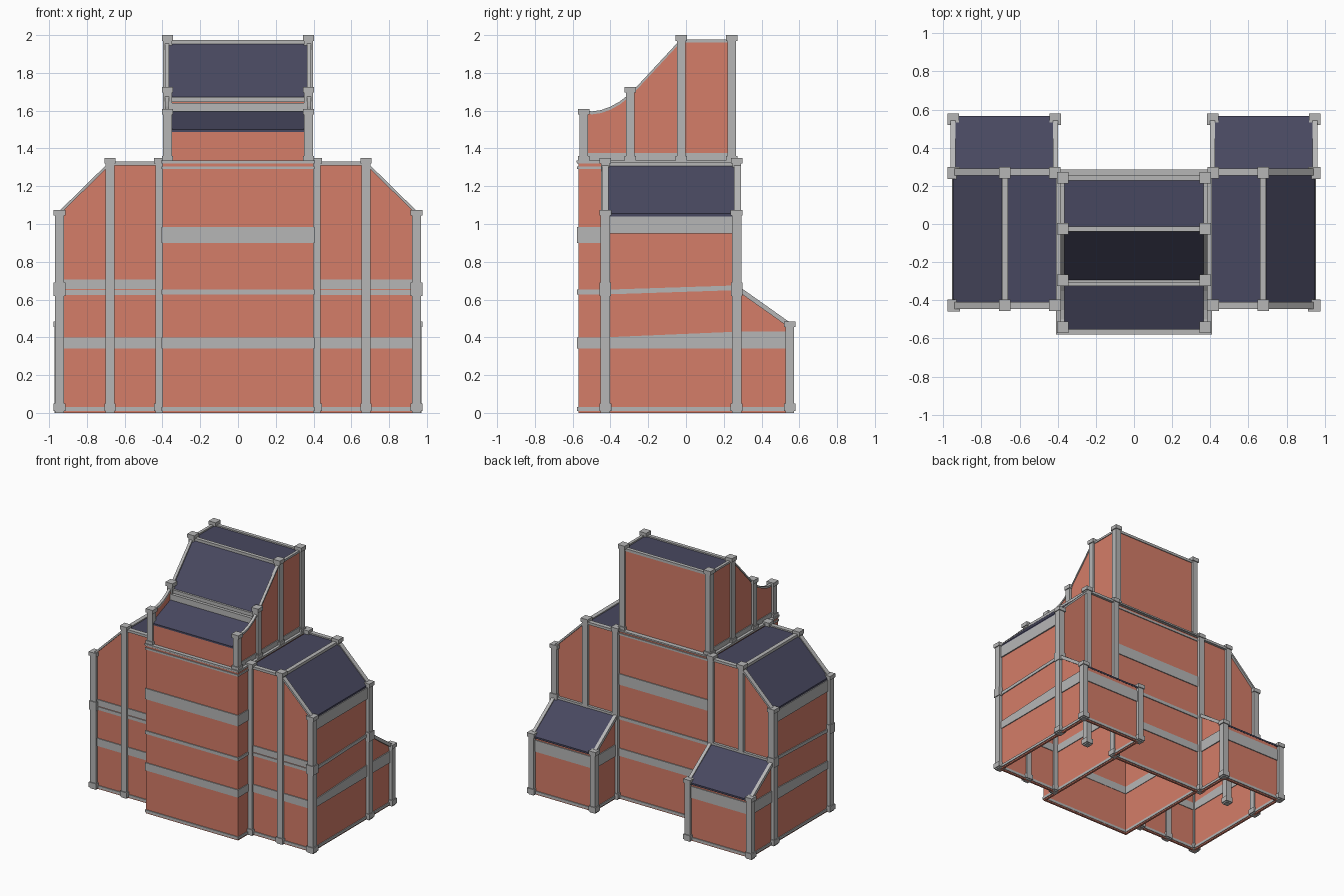
import bpy, bmesh
from mathutils import Vector


def material(name, rgb):
    m = bpy.data.materials.new(name)
    m.diffuse_color = (*rgb, 1)
    return m


WALL = material("terracotta_wall", (0.66, 0.205, 0.14))
TRIM = material("grey_trim", (0.47, 0.47, 0.47))
ROOF = material("slate_roof", (0.064, 0.064, 0.115))
parts = {}


def part(name, mat, mirror=False):
    if name not in parts:
        parts[name] = (bmesh.new(), mat, mirror)
    return parts[name][0]


def prism(bm, pts, vec):
    """Closed solid: polygon pushed along vec."""
    v = Vector(vec)
    a = [bm.verts.new(p) for p in pts]
    b = [bm.verts.new(Vector(p) + v) for p in pts]
    bm.faces.new(a)
    bm.faces.new(b[::-1])
    for i in range(len(a)):
        j = (i + 1) % len(a)
        bm.faces.new((a[j], a[i], b[i], b[j]))


def box(bm, x0, x1, y0, y1, z0, z1):
    prism(bm, [(x0, y0, z0), (x1, y0, z0), (x1, y1, z0), (x0, y1, z0)], (0, 0, z1 - z0))


def prism_x(bm, yz, x0, x1):
    prism(bm, [(x0, y, z) for y, z in yz], (x1 - x0, 0, 0))


def prism_y(bm, xz, y0, y1):
    prism(bm, [(x, y0, z) for x, z in xz], (0, y1 - y0, 0))


def post(bm, x, y, z0, z1, w=0.046, base=0.04):
    """Square post with a cap and a base block."""
    h, c = w / 2, w / 2 + 0.007
    box(bm, x - h, x + h, y - h, y + h, z0, z1)
    box(bm, x - c, x + c, y - c, y + c, z1 - 0.03, z1)
    if base:
        box(bm, x - c, x + c, y - c, y + c, z0 + 0.01, z0 + 0.01 + base)


def strip(line, t):
    """Profile that follows a line with vertical thickness t."""
    return line + [(a, z - t) for a, z in reversed(line)]


def ring(bm, x0, x1, y0, y1, z0, z1, t=0.025):
    box(bm, x0, x1, y0, y0 + t, z0, z1)
    box(bm, x0, x1, y1 - t, y1, z0, z1)
    for a in (x0, x1 - t):
        box(bm, a, a + t, y0 + t, y1 - t, z0, z1)


# Central tower: open-bottomed walls and horizontal bands
w = part("tower_walls", WALL)
box(w, -0.40, 0.40, -0.57, -0.555, 0, 1.33)
box(w, -0.40, 0.40, 0.25, 0.265, 0, 1.33)
for s in (-0.40, 0.385):
    box(w, s, s + 0.015, -0.555, 0.25, 0, 1.33)
t = part("tower_bands", TRIM)
for z0, z1 in ((0.01, 0.03), (0.34, 0.40), (0.627, 0.652), (0.90, 0.985), (1.29, 1.305), (1.32, 1.335)):
    ring(t, -0.406, 0.406, -0.577, 0.272, z0, z1)
ring(t, -0.408, 0.408, -0.58, 0.285, 1.325, 1.337, 0.06)

# Side wings
gable = [(0.41, 1.32), (0.68, 1.32), (0.95, 1.055)]
w = part("wing_walls", WALL, True)
prism_y(w, [(0.41, 0), (0.945, 0), (0.945, 1.055), (0.68, 1.315), (0.41, 1.315)], -0.43, -0.415)
prism_y(w, [(0.41, 0.62), (0.945, 0.62), (0.945, 1.055), (0.68, 1.315), (0.41, 1.315)], 0.255, 0.27)
box(w, 0.93, 0.945, -0.415, 0.255, 0, 1.04)
prism_y(part("wing_roof", ROOF, True), strip(gable, 0.014), -0.425, 0.265)

t = part("wing_posts", TRIM, True)
for y in (-0.427, 0.268):
    for x, z in ((0.415, 1.35), (0.678, 1.35), (0.945, 1.075)):
        post(t, x, y, 0, z, 0.05 if x > 0.9 else 0.046)
    box(t, 0.914, 0.976, y - 0.031, y + 0.031, 0.62, 0.69)

t = part("wing_trim", TRIM, True)
edge = [(0.41, 1.33), (0.68, 1.33), (0.95, 1.065)]
for y in (-0.445, 0.255):
    prism_y(t, strip(edge, 0.02), y, y + 0.035)
box(t, 0.66, 0.692, -0.42, 0.26, 1.30, 1.329)
box(t, 0.925, 0.955, -0.42, 0.26, 0.95, 1.04)
for z0, z1 in ((0.01, 0.03), (0.34, 0.40), (0.625, 0.65), (0.657, 0.705)):
    box(t, 0.41, 0.945, -0.437, -0.41, z0, z1)
box(t, 0.925, 0.952, -0.43, 0.55, 0.01, 0.03)
prism_x(t, [(-0.43, 0.34), (0.27, 0.34), (0.27, 0.43), (-0.43, 0.40)], 0.925, 0.952)
prism_x(t, [(-0.43, 0.627), (0.27, 0.65), (0.27, 0.675), (-0.43, 0.652)], 0.925, 0.952)

# Rear annexes with lean-to roofs
w = part("annex_walls", WALL, True)
side = [(0.27, 0), (0.55, 0), (0.55, 0.46), (0.27, 0.655)]
for x in (0.415, 0.93):
    prism_x(w, side, x, x + 0.015)
box(w, 0.43, 0.93, 0.535, 0.55, 0, 0.46)
slope = [(0.27, 0.667), (0.565, 0.462)]
prism_x(part("annex_roof", ROOF, True), strip(slope, 0.014), 0.415, 0.945)
t = part("annex_trim", TRIM, True)
for x in (0.412, 0.948):
    post(t, x, 0.55, 0, 0.485, 0.046)
    prism_x(t, strip([(0.27, 0.677), (0.56, 0.472)], 0.03), x - 0.013, x + 0.013)
for x in (0.408, 0.925):
    box(t, x, x + 0.027, 0.27, 0.55, 0.34, 0.43)
box(t, 0.408, 0.435, 0.27, 0.55, 0.01, 0.03)
for z0, z1 in ((0.01, 0.03), (0.34, 0.43)):
    box(t, 0.415, 0.945, 0.53, 0.557, z0, z1)
box(t, 0.415, 0.945, 0.265, 0.29, 0.645, 0.67)

# Upper block with curved parapets
top = [(-0.54, 1.60), (-0.50, 1.59), (-0.45, 1.597), (-0.40, 1.615), (-0.35, 1.643),
       (-0.29, 1.69), (-0.03, 1.97), (0.25, 1.97)]
w = part("upper_walls", WALL)
for x in (-0.38, 0.365):
    prism_x(w, [(0.25, 1.33), (-0.545, 1.33)] + top, x, x + 0.015)
box(w, -0.365, 0.365, -0.55, -0.535, 1.33, 1.495)
box(w, -0.365, 0.365, 0.235, 0.25, 1.33, 1.965)
r = part("upper_roof", ROOF)
prism_x(r, strip([(-0.552, 1.50), (-0.30, 1.60)], 0.014), -0.365, 0.365)
prism_x(r, strip([(-0.30, 1.665), (-0.03, 1.965), (0.25, 1.965)], 0.016), -0.365, 0.365)

t = part("upper_posts", TRIM)
for x in (-0.373, 0.373):
    for y, z in ((-0.542, 1.61), (-0.295, 1.725), (-0.025, 2.0), (0.242, 2.0)):
        post(t, x, y, 1.325, z, 0.046, 0.025)
t = part("upper_trim", TRIM)
for x in (-0.386, 0.364):
    prism_x(t, strip([(y, z + 0.006) for y, z in top], 0.016), x, x + 0.022)
    box(t, x, x + 0.022, -0.54, 0.25, 1.335, 1.375)
box(t, -0.365, 0.365, -0.325, -0.295, 1.595, 1.64)
box(t, -0.365, 0.365, -0.31, -0.285, 1.645, 1.672)
box(t, -0.365, 0.365, -0.04, -0.012, 1.95, 1.975)
box(t, -0.365, 0.365, 0.228, 0.256, 1.955, 1.975)

# Turn the parts into objects, mirroring wings and annexes
for name, (bm, mat, mirror) in parts.items():
    bmesh.ops.recalc_face_normals(bm, faces=bm.faces)
    me = bpy.data.meshes.new(name)
    bm.to_mesh(me)
    bm.free()
    me.materials.append(mat)
    ob = bpy.data.objects.new(name, me)
    bpy.context.collection.objects.link(ob)
    if mirror:
        mod = ob.modifiers.new("mirror", 'MIRROR')
        mod.use_mirror_merge = False
